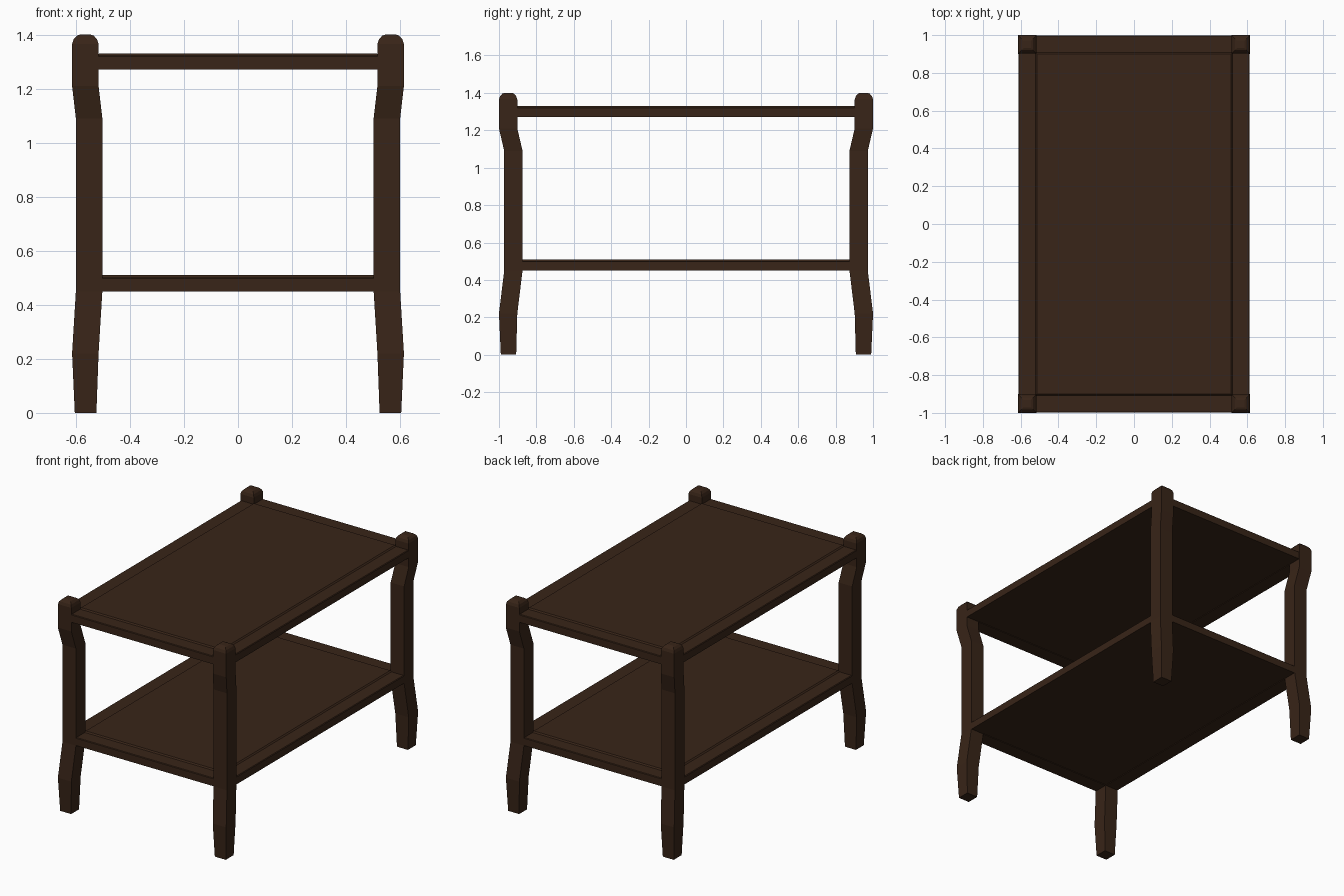
import bpy, bmesh

if "Cube" in bpy.data.objects:
    bpy.data.objects.remove(bpy.data.objects["Cube"])

wood = bpy.data.materials.new("dark_wood")
wood.diffuse_color = (0.04, 0.018, 0.009, 1)
wood.use_nodes = True
wood.node_tree.nodes["Principled BSDF"].inputs["Base Color"].default_value = wood.diffuse_color


def finish(name, bm, mirror=(False, False)):
    bmesh.ops.recalc_face_normals(bm, faces=bm.faces)
    me = bpy.data.meshes.new(name)
    bm.to_mesh(me)
    bm.free()
    ob = bpy.data.objects.new(name, me)
    bpy.context.collection.objects.link(ob)
    me.materials.append(wood)
    if any(mirror):
        m = ob.modifiers.new("mirror", 'MIRROR')
        m.use_axis = (mirror[0], mirror[1], False)
        m.use_mirror_merge = False
    return ob


def loft(name, sections, mirror=(False, False)):
    """Stack rectangles (x0, x1, y0, y1, z) into a closed solid."""
    bm = bmesh.new()
    rings = [[bm.verts.new(p) for p in ((a, c, z), (b, c, z), (b, d, z), (a, d, z))]
             for a, b, c, d, z in sections]
    for r, s in zip(rings, rings[1:]):
        for i in range(4):
            j = (i + 1) % 4
            bm.faces.new((r[i], r[j], s[j], s[i]))
    bm.faces.new(rings[0])
    bm.faces.new(rings[-1])
    return finish(name, bm, mirror)


def bar(name, x0, x1, y0, y1, z0, z1, mirror=(False, False), c=0.004):
    # rectangular bar with small chamfer on the top edges
    return loft(name, [(x0, x1, y0, y1, z0), (x0, x1, y0, y1, z1 - c),
                       (x0 + c, x1 - c, y0 + c, y1 - c, z1)], mirror)


# Four shaped legs: tapered foot, inset shaft, flared head with rounded cap
loft("legs", [
    (0.524, 0.604, 0.908, 0.990, 0.0),
    (0.516, 0.614, 0.902, 1.000, 0.22),
    (0.502, 0.600, 0.874, 0.972, 0.45),
    (0.502, 0.600, 0.874, 0.972, 1.09),
    (0.516, 0.614, 0.902, 1.000, 1.21),
    (0.516, 0.614, 0.902, 1.000, 1.365),
    (0.522, 0.608, 0.908, 0.994, 1.383),
    (0.534, 0.596, 0.920, 0.982, 1.396),
    (0.545, 0.585, 0.931, 0.971, 1.40),
], (True, True))

# Two shelves: framing rails flush with the legs and a slightly raised panel
for label, ox, oy, z in (("upper", 0.612, 0.998, 1.27), ("lower", 0.598, 0.970, 0.45)):
    w = 0.095
    bar(label + "_side_rails", ox - w, ox, -oy + 0.05, oy - 0.05, z, z + 0.052, (True, False))
    bar(label + "_end_rails", -ox + 0.05, ox - 0.05, oy - w, oy, z, z + 0.052, (False, True))
    px, py = ox - w + 0.005, oy - w + 0.005
    bar(label + "_panel", -px, px, -py, py, z + 0.004, z + 0.06, c=0.008)
